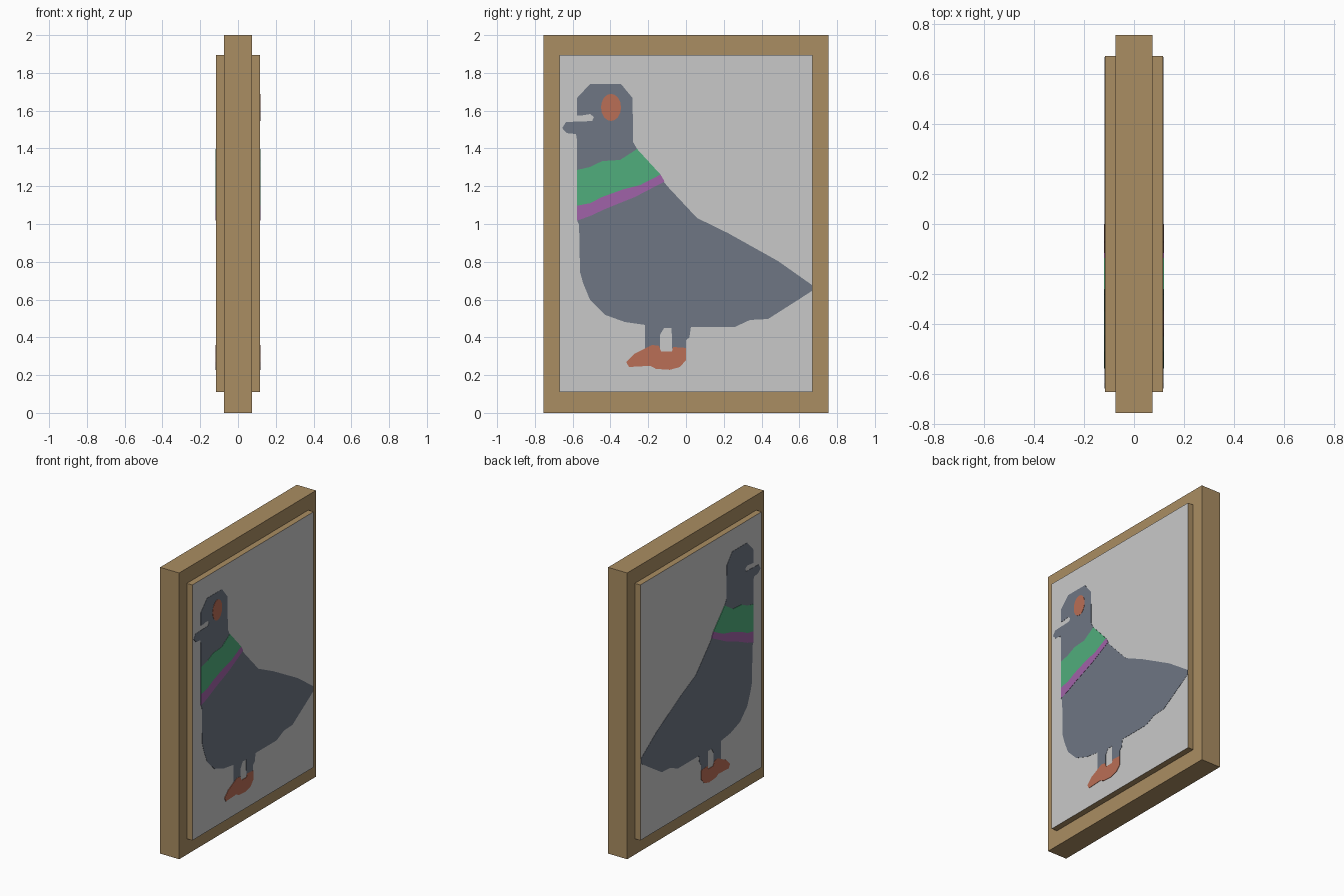
import bpy, bmesh, math

if "Cube" in bpy.data.objects:
    bpy.data.objects.remove(bpy.data.objects["Cube"])


def material(name, srgb):
    lin = [((c / 255 + 0.055) / 1.055) ** 2.4 for c in srgb]
    m = bpy.data.materials.new(name)
    m.diffuse_color = (*lin, 1)
    m.use_nodes = True
    m.node_tree.nodes["Principled BSDF"].inputs["Base Color"].default_value = m.diffuse_color
    return m


WOOD = material("wood brown", (170, 141, 98))
PALE = material("pale grey", (201, 201, 201))
SLATE = material("slate grey", (110, 118, 132))
GREEN = material("neck green", (80, 174, 124))
PURPLE = material("neck purple", (160, 98, 168))
RUST = material("rust red", (186, 110, 86))


def finish(name, bm, *mats):
    bmesh.ops.recalc_face_normals(bm, faces=bm.faces)
    me = bpy.data.meshes.new(name)
    bm.to_mesh(me)
    bm.free()
    for m in mats:
        me.materials.append(m)
    ob = bpy.data.objects.new(name, me)
    bpy.context.collection.objects.link(ob)
    return ob


def box(name, half_x, half_y, z0, z1, *mats):
    bm = bmesh.new()
    bmesh.ops.create_cube(bm, size=1)
    for v in bm.verts:
        v.co = (v.co.x * 2 * half_x, v.co.y * 2 * half_y,
                z0 + (v.co.z + 0.5) * (z1 - z0))
    return finish(name, bm, *mats)


def plate(name, outline, outer, mat, sides=(1, -1)):
    """Thin plate from a (y, z) outline, on the given sides of the panel."""
    bm = bmesh.new()
    for s in sides:
        base = bm.faces.new([bm.verts.new((s * (PANEL - 0.001), y, z)) for y, z in outline])
        ext = bmesh.ops.extrude_face_region(bm, geom=[base], use_keep_orig=True)["geom"]
        for v in ext:
            if isinstance(v, bmesh.types.BMVert):
                v.co.x = s * outer
    bmesh.ops.triangulate(bm, faces=[f for f in bm.faces if len(f.verts) > 4])
    return finish(name, bm, mat)


PANEL, BODY, DETAIL = 0.116, 0.1175, 0.119

# Board and raised panel, whose two large faces are pale
box("board", 0.074, 0.755, 0, 2, WOOD)
panel = box("raised_panel", PANEL, 0.67, 0.11, 1.895, WOOD, PALE)
for f in panel.data.polygons:
    f.material_index = 1 if abs(f.normal.x) > 0.5 else 0

# Bird silhouette: head, back, tail, legs, breast, beak
bird = [(-.508, 1.741), (-.344, 1.741), (-.283, 1.667), (-.28, 1.434), (-.259, 1.397),
        (-.095, 1.196), (.058, 1.032), (.222, .952), (.487, .804), (.667, .677),
        (.667, .646), (.593, .598), (.434, .497), (.339, .492), (.259, .455),
        (.026, .455), (.018, .4), (0, .385), (0, .34), (-.074, .34), (-.076, .45),
        (-.116, .45), (-.138, .413), (-.138, .34), (-.217, .34), (-.217, .466),
        (-.323, .481), (-.429, .519), (-.508, .598), (-.545, .688), (-.561, .746),
        (-.566, .995), (-.577, 1.021), (-.577, 1.444), (-.582, 1.476), (-.63, 1.481),
        (-.656, 1.508), (-.635, 1.54), (-.497, 1.545), (-.487, 1.566), (-.508, 1.582),
        (-.55, 1.575), (-.577, 1.575), (-.577, 1.667)]
plate("bird_body", bird, BODY, SLATE)

# Neck bands share the middle line
middle = [(-.577, 1.097), (-.508, 1.11), (-.444, 1.143), (-.328, 1.185),
          (-.243, 1.206), (-.18, 1.238), (-.135, 1.262)]
green_top = [(-.259, 1.397), (-.349, 1.339), (-.444, 1.333), (-.508, 1.302), (-.577, 1.286)]
purple_low = [(-.113, 1.225), (-.27, 1.143), (-.429, 1.079), (-.508, 1.042), (-.577, 1.018)]
plate("green_neck_band", middle + green_top, DETAIL, GREEN)
plate("purple_neck_band", middle + purple_low, DETAIL, PURPLE)

# Feet
feet = [(-.317, .27), (-.275, .312), (-.18, .36), (-.143, .355), (-.132, .325), (-.074, .325),
        (-.069, .349), (0, .344), (0, .28), (-.032, .243), (-.085, .228), (-.159, .233),
        (-.19, .249), (-.302, .243)]
plate("feet", feet, DETAIL, RUST)

# Eye, only on the +x side
eye = [(-.397 + .053 * math.cos(i * math.pi / 8), 1.617 + .072 * math.sin(i * math.pi / 8))
       for i in range(16)]
plate("eye", eye, DETAIL, RUST, sides=(1,))
